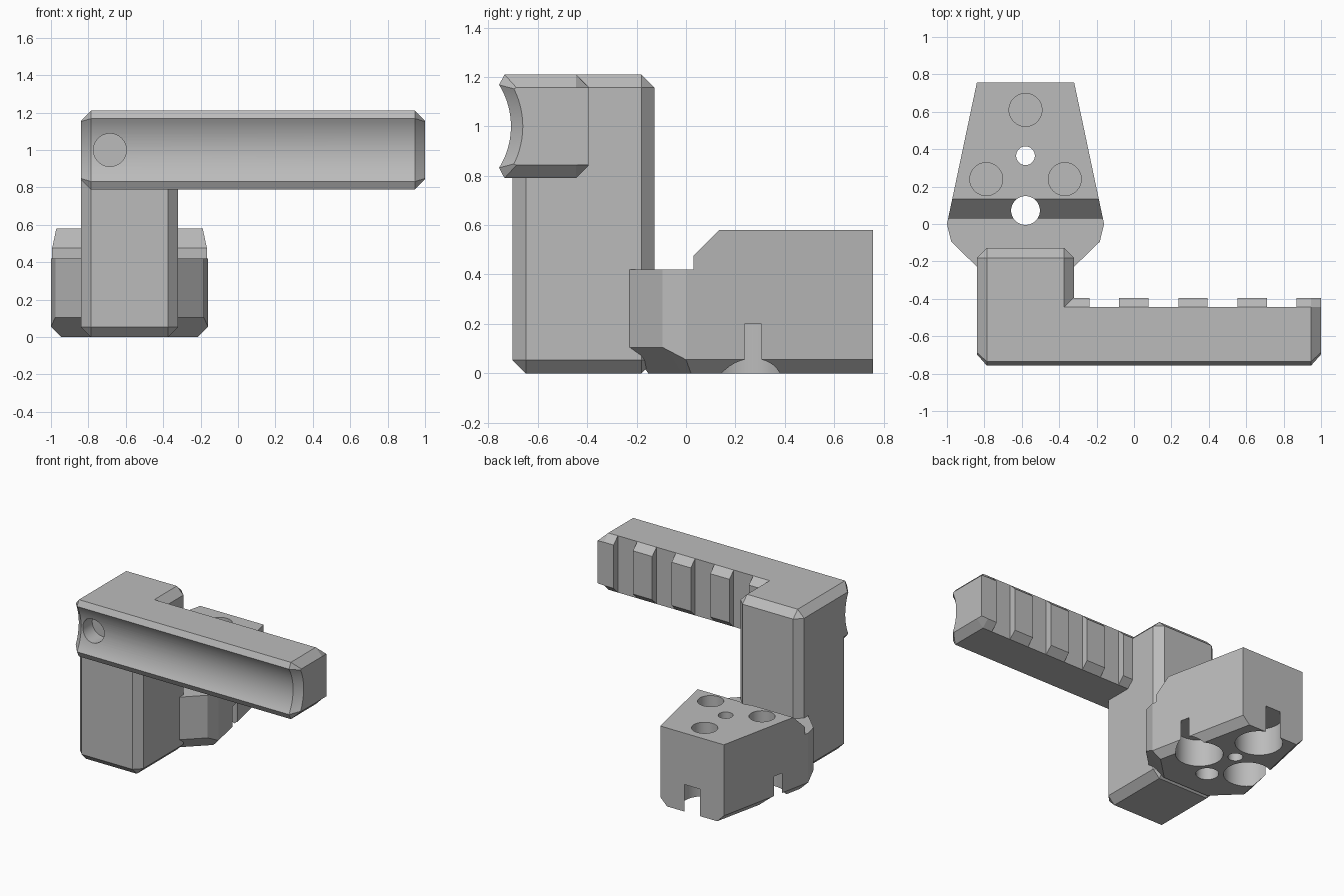
import bpy, bmesh
from math import pi, radians, sqrt
from mathutils import Matrix, Vector

cube = bpy.data.objects.get("Cube")
if cube:
    bpy.data.objects.remove(cube, do_unlink=True)

grey = bpy.data.materials.new("plain_grey")
grey.use_nodes = True
COLOUR = (0.5, 0.5, 0.5, 1)
grey.diffuse_color = COLOUR
next(n for n in grey.node_tree.nodes if n.type == 'BSDF_PRINCIPLED').inputs["Base Color"].default_value = COLOUR


def finish(name, bm):
    bmesh.ops.recalc_face_normals(bm, faces=bm.faces)
    mesh = bpy.data.meshes.new(name)
    bm.to_mesh(mesh)
    bm.free()
    mesh.materials.append(grey)
    ob = bpy.data.objects.new(name, mesh)
    bpy.context.collection.objects.link(ob)
    return ob


def loft(name, rings):
    """Skin a list of equal-length closed rings and cap both ends."""
    bm = bmesh.new()
    vs = [[bm.verts.new(p) for p in ring] for ring in rings]
    n = len(vs[0])
    for a, b in zip(vs, vs[1:]):
        for i in range(n):
            j = (i + 1) % n
            bm.faces.new((a[i], a[j], b[j], b[i]))
    bm.faces.new(vs[0])
    bm.faces.new(vs[-1])
    return finish(name, bm)


def section(x, profile):
    return [(x, y, z) for y, z in profile]


def cylinder(start, end, radius):
    start, end = Vector(start), Vector(end)
    axis = end - start
    turn = axis.to_track_quat('Z', 'Y').to_matrix().to_4x4()
    bm = bmesh.new()
    bmesh.ops.create_cone(bm, cap_ends=True, segments=48, radius1=radius, radius2=radius,
                          depth=axis.length, matrix=Matrix.Translation((start + end) / 2) @ turn)
    return finish("hole_cutter", bm)


def activate(ob):
    bpy.ops.object.select_all(action='DESELECT')
    ob.select_set(True)
    bpy.context.view_layer.objects.active = ob


def apply_modifier(ob, mod):
    activate(ob)
    bpy.ops.object.modifier_apply(modifier=mod.name)


def cut(cutter, *targets):
    cutter.hide_render = True
    for ob in targets:
        mod = ob.modifiers.new("cut", 'BOOLEAN')
        mod.operation, mod.solver, mod.object = 'DIFFERENCE', 'EXACT', cutter
        apply_modifier(ob, mod)
    bpy.data.objects.remove(cutter, do_unlink=True)


LEFT, RIGHT, TOP, UNDER, MID = -0.84, 1.0, 1.21, 0.79, 1.0
CH = 0.053                                   # common chamfer

# Upright post, chamfered on every edge
bm = bmesh.new()
bmesh.ops.create_cube(bm, size=1, matrix=Matrix.Translation((-0.58, -0.415, TOP / 2))
                      @ Matrix.Diagonal((0.52, 0.574, TOP, 1)))
post = finish("post", bm)
bevel = post.modifiers.new("chamfer", 'BEVEL')
bevel.width, bevel.segments = CH, 1
apply_modifier(post, bevel)


# Rail with a shallow concave front and chamfered ends
def groove(edge_y, half, sag, steps=20):
    r = (half * half + sag * sag) / (2 * sag)
    zs = [half * (2 * i / steps - 1) for i in range(steps + 1)]
    return [(edge_y + sqrt(r * r - z * z) - (r - sag), MID + z) for z in zs]


BACK = -0.445
full = groove(-0.757, 0.168, 0.048) + [(-0.735, TOP), (BACK, TOP), (BACK, UNDER), (-0.735, UNDER)]
small = groove(-0.697, 0.152, 0.036) + [(-0.687, TOP - CH), (BACK, TOP - CH),
                                        (BACK, UNDER + CH), (-0.687, UNDER + CH)]
rail = loft("rail", [section(LEFT, small), section(LEFT + CH, full),
                     section(RIGHT - CH, full), section(RIGHT, small)])

# Grip teeth along the back of the rail
tip = BACK + 0.05
tooth = [(BACK - 0.02, UNDER), (BACK - 0.02, TOP), (BACK, TOP),
         (tip, TOP - 0.05), (tip, UNDER + 0.05), (BACK, UNDER)]
end_tooth = [(y, min(max(z, UNDER + CH), TOP - CH)) for y, z in tooth]
teeth = []
for i in range(5):
    x = -0.395 + 0.316 * i
    rings = [section(x, tooth), section(min(x + 0.157, RIGHT - CH), tooth)]
    if i == 4:
        rings.append(section(RIGHT, end_tooth))
    teeth.append(loft(f"tooth_{i + 1}", rings))

# Tapered base block with a chamfered underside
CX = -0.58


def mirrored(half):
    pts = half + [(-x, y, z) for x, y, z in reversed(half)]
    return [(CX + x, y, z) for x, y, z in pts]


outline = [(0.26, 0.757, 0.055), (0.42, 0, 0.055), (0.397, -0.095, 0.105), (0.26, -0.228, 0.105)]
sole = [(0.205, 0.757, 0), (0.365, 0.02, 0), (0.323, -0.02, 0), (0.186, -0.153, 0)]
block = loft("base_block", [mirrored(sole), mirrored(outline),
                            mirrored([(x, y, 0.58) for x, y, z in outline])])

# Lowered front step and slope of the block
step = [(-0.5, 0.42), (0.03, 0.42), (0.03, 0.475), (0.135, 0.58), (0.235, 0.68), (-0.5, 0.68)]
cut(loft("step_cutter", [section(-1.5, step), section(0.5, step)]), block)

# Three stacked pockets, then two through holes
for x, y in ((0, 0.61), (-0.21, 0.24), (0.21, 0.24)):
    cut(cylinder((CX + x, y, 0.48), (CX + x, y, 0.7), 0.088), block)
    cut(cylinder((CX + x, y, -0.1), (CX + x, y, 0.2), 0.16), block)
for y, r in ((0.365, 0.05), (0.072, 0.077)):
    cut(cylinder((CX, y, -0.1), (CX, y, 0.8), r), block)

# Round pocket in the front of the rail
cut(cylinder((-0.685, -0.9, MID), (-0.685, -0.6, MID), 0.088), rail, post)

for ob in [post, rail, block] + teeth:
    activate(ob)
    bpy.ops.object.shade_smooth_by_angle(angle=radians(25))
